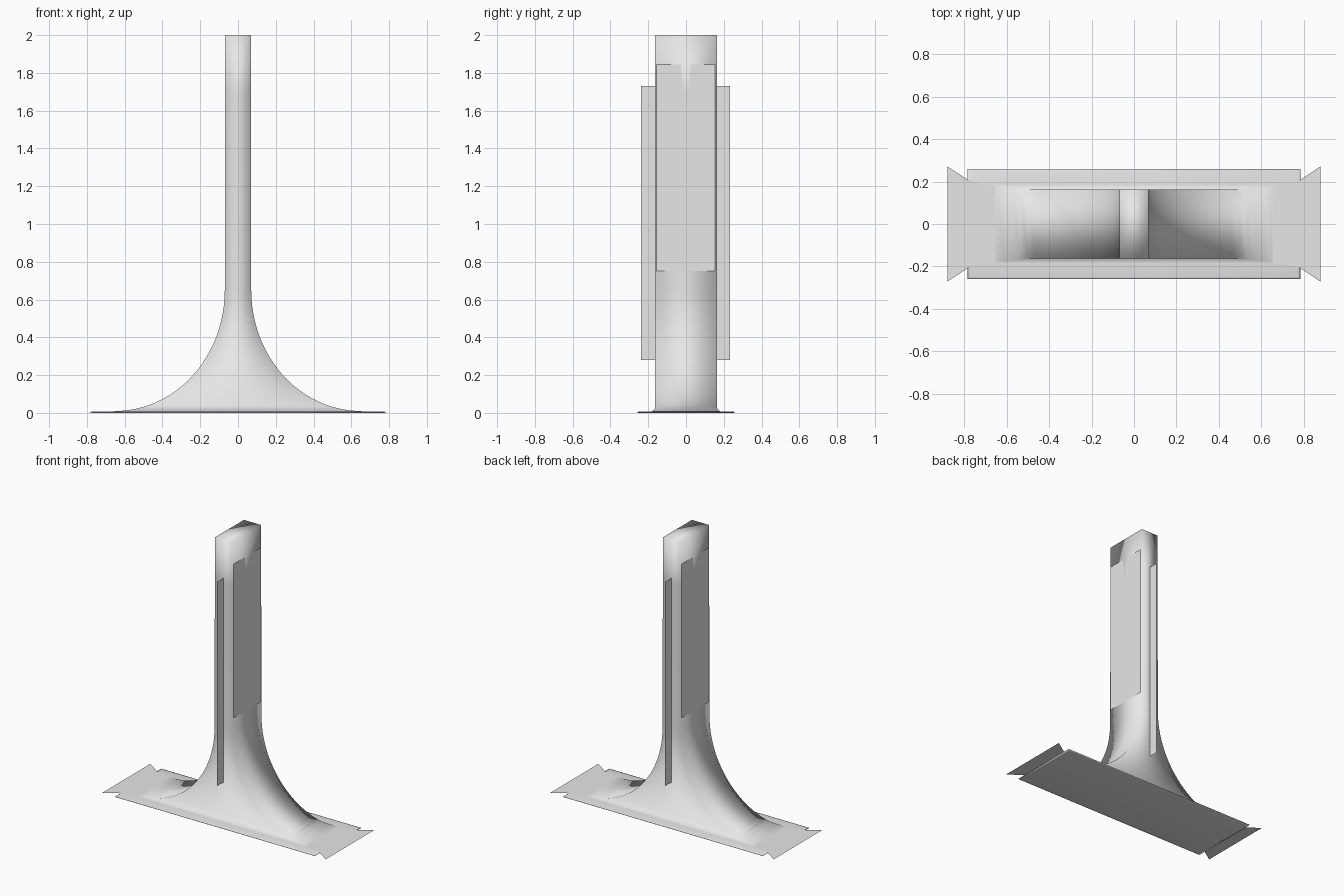
import bpy
import bmesh
import math

cube = bpy.data.objects.get("Cube")
if cube:
    bpy.data.objects.remove(cube, do_unlink=True)

GREY = (0.8, 0.8, 0.8, 1.0)
mat = bpy.data.materials.new("light grey")
mat.use_nodes = True
mat.diffuse_color = GREY
mat.node_tree.nodes["Principled BSDF"].inputs["Base Color"].default_value = GREY


def finish(name, bm, smooth=False):
    mesh = bpy.data.meshes.new(name)
    for face in bm.faces:
        face.smooth = smooth
    bm.to_mesh(mesh)
    bm.free()
    mesh.materials.append(mat)
    obj = bpy.data.objects.new(name, mesh)
    bpy.context.collection.objects.link(obj)
    return obj


def sheet(name, points):
    bm = bmesh.new()
    bm.faces.new([bm.verts.new(p) for p in points])
    return finish(name, bm)


# Flared column and base plate: rectangular rings (half x, half y, z)
PLATE_TOP = 0.007
rings = [(0.77, 0.25, 0.0), (0.785, 0.26, 0.002), (0.785, 0.26, 0.004),
         (0.775, 0.25, PLATE_TOP), (0.66, 0.185, PLATE_TOP)]
STEPS = 24
for i in range(STEPS + 1):
    angle = math.pi / 2 * i / STEPS
    x = 0.65 - 0.58 * math.sin(angle)
    z = 0.65 - 0.64 * math.cos(angle)
    fillet = 0.015 * max(0.0, 1 - (z - 0.01) / 0.02) ** 2
    rings.append((x, 0.163 + fillet, z))
rings += [(0.069, 0.163, 1.2), (0.068, 0.163, 1.7), (0.068, 0.163, 2.0)]

bm = bmesh.new()
loops = [[bm.verts.new((sx * hx, sy * hy, z))
          for sx, sy in ((-1, -1), (1, -1), (1, 1), (-1, 1))]
         for hx, hy, z in rings]
for low, high in zip(loops, loops[1:]):
    for k in range(4):
        n = (k + 1) % 4
        bm.faces.new((low[k], low[n], high[n], high[k]))
bm.faces.new(loops[-1])
# Underside fans out from its centre
centre = bm.verts.new((0, 0, 0))
for k in range(4):
    bm.faces.new((loops[0][(k + 1) % 4], loops[0][k], centre))
finish("flared_column", bm, smooth=True)

# Thin fin through the column, showing at front and back
sheet("centre_fin", [(0, -0.237, 0.28), (0, 0.234, 0.28),
                     (0, 0.234, 1.73), (0, -0.237, 1.73)])

# Side panels with a narrow slit, and flared end flaps
panel = [(-0.156, 0.75), (0.153, 0.75), (0.153, 1.845), (0.028, 1.845),
         (0.0, 1.6), (-0.028, 1.845), (-0.156, 1.845)]
flap = [(0.6, -0.17), (0.78, -0.205), (0.88, -0.272),
        (0.88, 0.272), (0.78, 0.205), (0.6, 0.17)]
for side, s in (("left", 1), ("right", -1)):
    sheet(side + "_panel", [(s * 0.073, s * y, z) for y, z in panel])
    sheet(side + "_end_flap", [(s * x, s * y, 0.0085) for x, y in flap])
